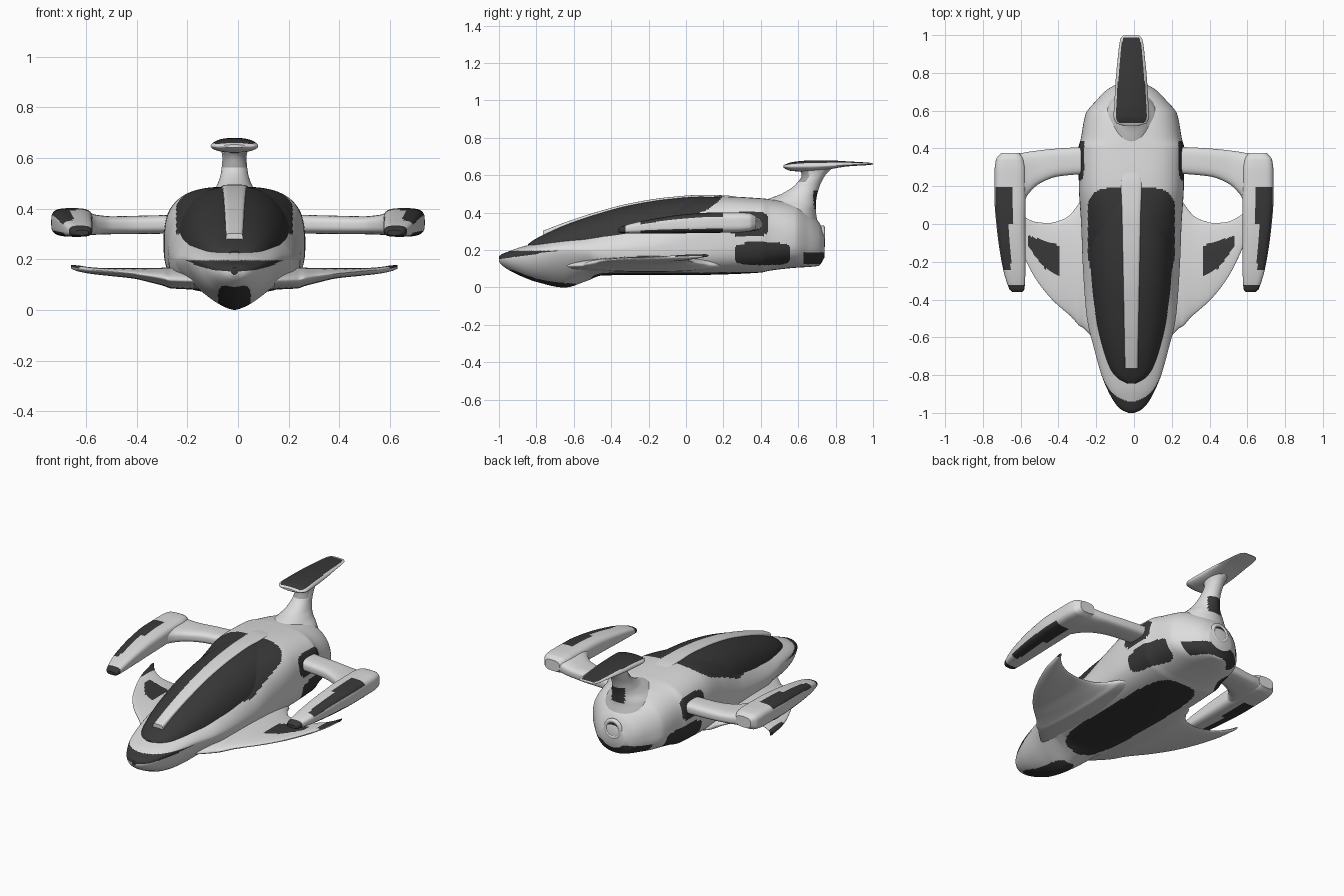
import bpy, bmesh, math
from mathutils import Vector

if "Cube" in bpy.data.objects:
    bpy.data.objects.remove(bpy.data.objects["Cube"])

OFF = -0.014          # the hull sits very slightly left of the side pods
LIGHT, DARK, GREY = 0, 1, 2


def material(name, v):
    m = bpy.data.materials.new(name)
    m.diffuse_color = (v, v, v, 1)
    m.use_nodes = True
    m.node_tree.nodes["Principled BSDF"].inputs["Base Color"].default_value = m.diffuse_color
    return m


MATS = [material("light_grey_shell", 0.72), material("charcoal_panel", 0.04),
        material("mid_grey_trim", 0.35)]


def curve(rows, t):
    """Monotone cubic interpolation of every column of a station table."""
    k = 0
    while k < len(rows) - 2 and t > rows[k + 1][0]:
        k += 1
    a, b = rows[k], rows[k + 1]
    h = b[0] - a[0]
    s = (t - a[0]) / h

    def tangent(i, c):
        if i == 0 or i == len(rows) - 1:
            return None
        p = (rows[i][c] - rows[i - 1][c]) / (rows[i][0] - rows[i - 1][0])
        q = (rows[i + 1][c] - rows[i][c]) / (rows[i + 1][0] - rows[i][0])
        return 2 * p * q / (p + q) if p * q > 0 else 0.0

    out = []
    for c in range(1, len(a)):
        d = (b[c] - a[c]) / h
        m0, m1 = tangent(k, c), tangent(k + 1, c)
        m0 = d if m0 is None else m0
        m1 = d if m1 is None else m1
        out.append((2*s**3 - 3*s*s + 1) * a[c] + (s**3 - 2*s*s + s) * h * m0
                   + (3*s*s - 2*s**3) * b[c] + (s**3 - s*s) * h * m1)
    return out


def spow(v, e):
    return math.copysign(abs(v) ** e, v)


def finish(ob, angle=40):
    bpy.ops.object.select_all(action='DESELECT')
    ob.select_set(True)
    bpy.context.view_layer.objects.active = ob
    bpy.ops.object.shade_smooth_by_angle(angle=math.radians(angle))


def loft(name, axis, rows, n, m, rule=None, mirror=False, x0=OFF):
    """Skin superellipse sections; row = t, centre_u, half_u, v_low, v_mid, v_high, e_up, e_low."""
    bm = bmesh.new()
    rings = []
    for i in range(n + 1):
        s = i / n
        s = 0.6 * s + 0.2 * (1 - math.cos(math.pi * s))
        t = rows[0][0] + (rows[-1][0] - rows[0][0]) * s
        cu, hu, v0, vm, v1, e1, e2 = curve(rows, t)
        ring = []
        for j in range(m):
            th = 2 * math.pi * (j + 0.5) / m
            c, sn = math.cos(th), math.sin(th)
            e = 2 / (e1 if sn > 0 else e2)
            u = cu + hu * spow(c, e)
            v = vm + ((v1 - vm) if sn > 0 else (vm - v0)) * spow(sn, e)
            co = {'x': (t, u, v), 'y': (u, t, v), 'z': (u, v, t)}[axis]
            ring.append(bm.verts.new(co))
        rings.append(ring)
    for a, b in zip(rings, rings[1:]):
        for j in range(m):
            k = (j + 1) % m
            bm.faces.new((a[j], a[k], b[k], b[j]))
    bm.faces.new(rings[0])
    bm.faces.new(rings[-1])
    bmesh.ops.recalc_face_normals(bm, faces=bm.faces)
    if rule:
        for f in bm.faces:
            f.material_index = rule(f.calc_center_median(), f.normal)
    me = bpy.data.meshes.new(name)
    bm.to_mesh(me)
    bm.free()
    for mt in MATS:
        me.materials.append(mt)
    ob = bpy.data.objects.new(name, me)
    bpy.context.collection.objects.link(ob)
    ob.location.x = x0
    finish(ob)
    if mirror:
        ob.modifiers.new("mirror", 'MIRROR').use_axis[0] = True
    return ob


def sym(rows, *tail):
    return [(r[0], 0, *r[1:], *tail) for r in rows]


def rounded(a, b, p=4):
    return abs(a) ** p + abs(b) ** p < 1


# Canopy glass
canopy = sym([(-.845, .03, .17, .2, .232), (-.82, .075, .17, .2, .25), (-.77, .115, .17, .2, .278),
              (-.65, .158, .17, .2, .333), (-.5, .192, .17, .2, .386), (-.3, .218, .18, .21, .441),
              (-.1, .231, .18, .22, .474), (.08, .23, .2, .24, .488), (.2, .21, .2, .25, .484),
              (.26, .15, .2, .25, .465)], 2.4, 2)


def glass_end(c):
    return rounded(max(0, abs(c.x) - .1) / .13, max(0, c.y - .08) / .11, 2.5)


loft("canopy", 'y', canopy, 130, 96, lambda c, n: DARK if glass_end(c) else LIGHT)


# Hull with painted panels
def hull_rule(c, n):
    x = abs(c.x)
    if -.8 < c.y < .2 and n.z > 0 and c.z > .3 and glass_end(c) and x < curve(canopy, c.y)[1]:
        return DARK                                        # glass continued
    if c.y < -.65 and .152 + .14 * (c.y + 1) < c.z < .196:
        return DARK                                        # nose band
    if n.z < 0 and rounded(x / .065, (c.y + .765) / .18):
        return DARK                                        # chin patch
    if n.z < -.4 and rounded(x / .16, (c.y + .05) / .46):
        return DARK                                        # belly panel
    if x > .12 and rounded((c.y - .41) / .15, (c.z - .18) / .06):
        return DARK                                        # rear side panel
    if abs(n.x) > .4 and rounded((c.y - .335) / .105, (c.z - .34) / .065):
        return DARK                                        # strut socket
    if c.y > .63 and .125 < c.z < .188:
        return DARK                                        # stern crescent
    return LIGHT


hull = sym([(-1, .015, .138, .155, .167, 2, 2), (-.985, .05, .12, .157, .178, 2, 2),
            (-.95, .085, .095, .162, .192, 2, 2), (-.88, .125, .06, .18, .217, 2, 2),
            (-.8, .158, .03, .19, .237, 2, 1.8), (-.65, .2, .0, .2, .28, 1.8, 1.5),
            (-.53, .23, .035, .2, .32, 1.6, 1.7), (-.45, .241, .064, .2, .35, 1.6, 2.5),
            (-.2, .258, .068, .21, .435, 1.7, 3), (0, .266, .066, .23, .474, 2.3, 3),
            (.2, .278, .07, .25, .487, 3, 3), (.4, .28, .08, .26, .477, 3, 3),
            (.45, .268, .09, .25, .472, 2.8, 2.8), (.58, .243, .105, .25, .45, 2.4, 2.5),
            (.66, .18, .11, .24, .4, 2.2, 2.5), (.71, .13, .116, .23, .35, 2, 2.3),
            (.74, .08, .16, .22, .29, 2, 2)])
loft("hull", 'y', hull, 260, 160, hull_rule)

# Light strip down the middle of the canopy
loft("canopy_spine", 'y', sym([(-.765, .034, .24, .27, .303), (-.65, .036, .3, .32, .347),
     (-.5, .039, .35, .37, .397), (-.3, .043, .4, .425, .45), (-.1, .047, .43, .46, .482),
     (.08, .051, .44, .47, .495), (.2, .056, .44, .47, .493), (.32, .05, .43, .45, .478)], 5, 4),
     60, 32)

# Tail fin flaring out of the stern
def fin_rule(c, n):
    if .42 < c.z < .52 and n.y > .5 and abs(c.x) < .045:
        return DARK
    return GREY if .565 < c.z < .618 and n.y < -.3 else LIGHT


loft("tail_fin", 'z', [(.22, 0, .07, .5, .62, .738, 2, 2), (.3, 0, .13, .4, .58, .72, 2, 2),
     (.36, 0, .155, .36, .55, .702, 2, 2), (.42, 0, .135, .37, .55, .694, 2, 2),
     (.465, 0, .09, .42, .58, .696, 2, 2), (.5, 0, .066, .51, .62, .702, 2, 2),
     (.55, 0, .052, .585, .65, .718, 2, 2), (.6, 0, .048, .618, .68, .745, 2, 2),
     (.645, 0, .055, .6, .69, .79, 2, 2)], 90, 64, fin_rule)

# Tail plate with a dark top inset
plate = sym([(.52, .04, .641, .648, .653), (.535, .08, .632, .647, .66), (.57, .094, .622, .647, .671),
             (.66, .089, .62, .649, .679), (.75, .084, .63, .651, .68), (.87, .073, .648, .656, .674),
             (.98, .058, .655, .66, .667), (1, .04, .658, .661, .664)], 2.2, 2)
loft("tail_plate", 'y', plate, 90, 64, lambda c, n: DARK if n.z > .2 and .535 < c.y < .988
     and abs(c.x) < curve(plate, c.y)[1] - .013 else LIGHT)


# Lower swept wings
def wing_rule(c, n):
    if n.z < 0:
        return LIGHT
    if c.x > .6 and c.y > -.06:
        return DARK
    upper = c.y < -.115 + .32 * (c.x - .38)
    lower = c.y > max(-.27 + .44 * (c.x - .38), -.235 + 1.35 * (c.x - .46))
    return DARK if .38 < c.x < .545 and upper and lower else LIGHT


loft("lower_wing", 'x', [(.15, -.2, .45, .08, .115, .165, 2, 2), (.25, -.195, .36, .085, .118, .168, 2, 2),
     (.28, -.215, .32, .095, .125, .167, 2, 2), (.33, -.218, .262, .108, .134, .165, 2, 2),
     (.4, -.204, .216, .124, .143, .165, 2, 2), (.5, -.145, .155, .135, .152, .165, 2, 2),
     (.57, -.065, .105, .143, .158, .169, 2, 2), (.62, .022, .062, .153, .165, .176, 2, 2),
     (.645, .1, .02, .163, .17, .178, 2, 2)], 100, 96, wing_rule, mirror=True)

# Struts carrying the side pods
loft("pod_strut", 'x', [(.2, .34, .07, .302, .34, .377, 3, 3), (.4, .326, .074, .3, .336, .372, 3, 3),
     (.5, .302, .088, .299, .335, .37, 3, 3), (.56, .27, .112, .297, .337, .376, 3, 3),
     (.6, .235, .14, .296, .34, .386, 3, 3), (.66, .23, .135, .298, .342, .388, 3, 3)],
     50, 48, mirror=True, x0=0)


# Side pods
def pod_rule(c, n):
    if c.y < -.325:
        return DARK
    return DARK if abs(n.z) > .35 and -.245 < c.y < .2 and c.x > .652 else LIGHT


loft("side_pod", 'y', [(-.36, .617, .027, .295, .305, .315, 3, 3), (-.345, .62, .04, .29, .307, .326, 3, 3),
     (-.2, .638, .063, .289, .325, .362, 3.5, 3.5), (0, .652, .077, .29, .338, .392, 3.5, 3.5),
     (.12, .656, .082, .292, .345, .4, 3.5, 3.5), (.28, .656, .082, .294, .347, .402, 3.5, 3.5),
     (.34, .657, .074, .3, .348, .398, 3.5, 3.5), (.375, .655, .05, .316, .348, .382, 3, 3)],
     110, 72, pod_rule, mirror=True, x0=0)

# Stern nozzle: ring and dark disc
bpy.ops.mesh.primitive_torus_add(major_radius=.05, minor_radius=.013, major_segments=40, minor_segments=12,
                                 location=(OFF, .73, .27), rotation=(math.pi / 2, 0, 0))
ring = bpy.context.object
ring.name = "nozzle_ring"
ring.data.materials.append(MATS[LIGHT])
finish(ring)
bpy.ops.mesh.primitive_cylinder_add(radius=.048, depth=.03, vertices=40,
                                    location=(OFF, .722, .27), rotation=(math.pi / 2, 0, 0))
disc = bpy.context.object
disc.name = "nozzle_core"
disc.data.materials.append(MATS[DARK])
finish(disc)
